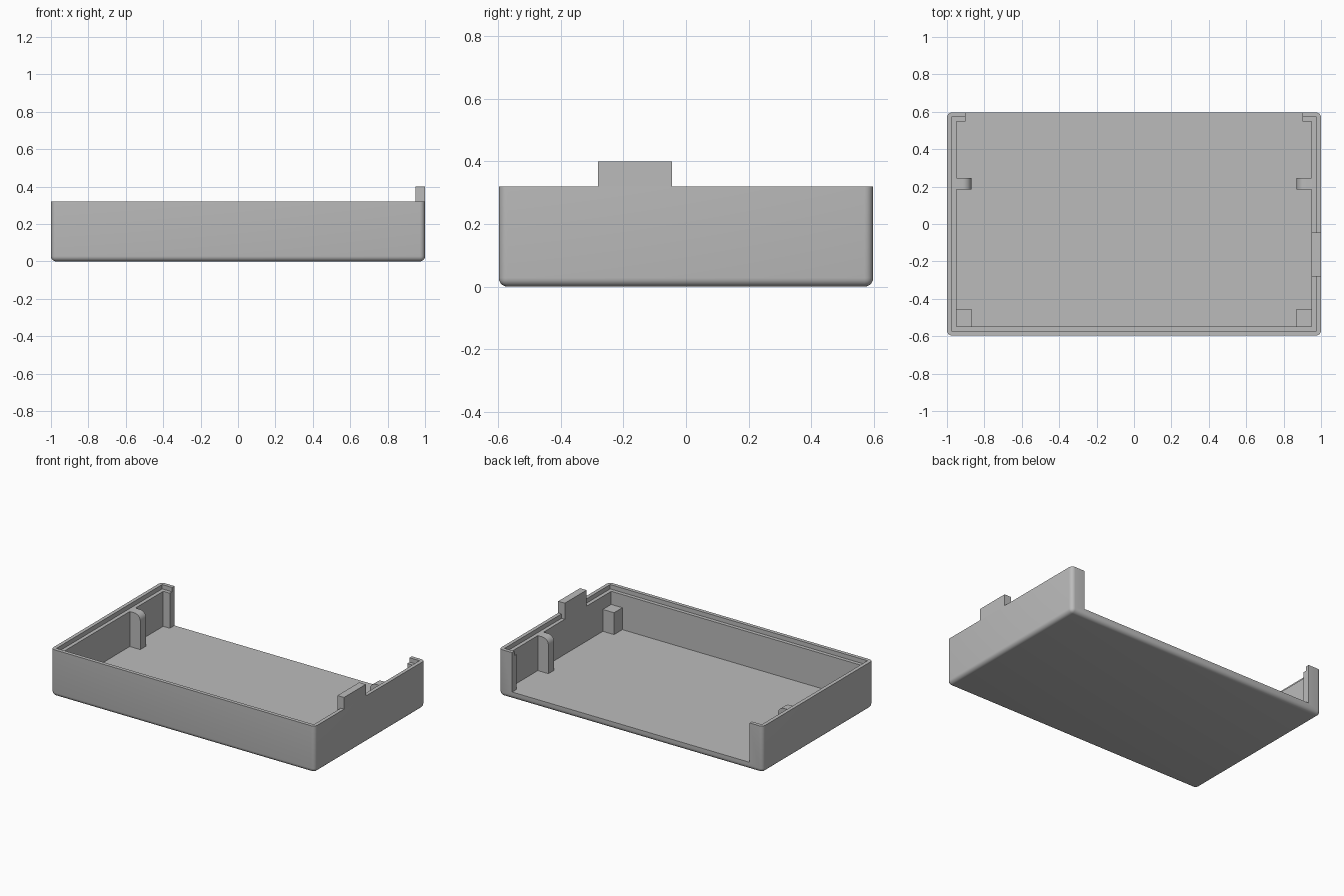
import bpy
import bmesh
from math import sin, cos, pi

if "Cube" in bpy.data.objects:
    bpy.data.objects.remove(bpy.data.objects["Cube"], do_unlink=True)

HX, HY, TOP = 1.0, 0.597, 0.32      # outer half sizes and rim height
WALL, LIP = 0.05, 0.025             # wall and outer lip thickness
FLOOR, LEDGE = 0.05, 0.29           # inner floor and ledge heights
ROUND = 0.028

grey = bpy.data.materials.new("plain grey")
grey.use_nodes = True
colour = (0.5, 0.5, 0.5, 1)
grey.diffuse_color = colour
grey.node_tree.nodes["Principled BSDF"].inputs["Base Color"].default_value = colour


def finish(name, bm):
    bmesh.ops.recalc_face_normals(bm, faces=bm.faces)
    mesh = bpy.data.meshes.new(name)
    bm.to_mesh(mesh)
    bm.free()
    mesh.materials.append(grey)
    obj = bpy.data.objects.new(name, mesh)
    bpy.context.collection.objects.link(obj)
    return obj


def box(name, x, y, z, rounded=False):
    bm = bmesh.new()
    bmesh.ops.create_cube(bm, size=1)
    for v in bm.verts:
        v.co = [lo + (c + 0.5) * (hi - lo) for c, (lo, hi) in zip(v.co, (x, y, z))]
    if rounded:
        # every edge except the four around the top
        edges = [e for e in bm.edges if min(v.co.z for v in e.verts) < z[0] + 0.001]
        bmesh.ops.bevel(bm, geom=edges, offset=ROUND, segments=5,
                        profile=0.5, affect='EDGES')
    return finish(name, bm)


def extrude_y(name, profile, y0, y1):
    """Sweep an (x, z) outline from y0 to y1."""
    bm = bmesh.new()
    face = bm.faces.new([bm.verts.new((x, y0, z)) for x, z in profile])
    swept = bmesh.ops.extrude_face_region(bm, geom=[face])["geom"]
    for v in swept:
        if isinstance(v, bmesh.types.BMVert):
            v.co.y = y1
    return finish(name, bm)


def cut(target, cutter):
    mod = target.modifiers.new("cut", 'BOOLEAN')
    mod.operation = 'DIFFERENCE'
    mod.solver = 'EXACT'
    mod.object = cutter
    bpy.context.view_layer.objects.active = target
    bpy.ops.object.modifier_apply(modifier=mod.name)
    bpy.data.objects.remove(cutter, do_unlink=True)


def smooth(obj):
    bpy.ops.object.select_all(action='DESELECT')
    obj.select_set(True)
    bpy.context.view_layer.objects.active = obj
    bpy.ops.object.shade_smooth_by_angle(angle=pi / 6)


# Tray: rounded block, hollowed, with a stepped rim and an open back
tray = box("tray", (-HX, HX), (-HY, HY), (0, TOP), rounded=True)
ix, iy = HX - WALL, HY - WALL
lx, ly = HX - LIP, HY - LIP
cut(tray, box("cavity", (-ix, ix), (-iy, iy), (FLOOR, 0.5)))
cut(tray, box("rim_step", (-lx, lx), (-ly, ly), (LEDGE, 0.5)))
cut(tray, box("back_gap", (-0.9, 0.9), (iy - 0.1, HY + 0.1), (FLOOR, 0.5)))
smooth(tray)

# Raised tab on one side wall, filling the rim step
extrude_y("side_tab", [(ix, LEDGE), (lx, LEDGE), (lx, TOP), (HX, TOP),
                       (HX, 0.4), (ix, 0.4)], -0.28, -0.045)

for side, label in ((1, "left"), (-1, "right")):
    # Upright rib with a rounded upper inner edge
    tip, r = 0.87, 0.045
    arc = [(tip + r - r * cos(a), LEDGE - r + r * sin(a))
           for a in (i * pi / 12 for i in range(7))]
    outline = [(ix, FLOOR), (tip, FLOOR)] + arc + [(ix, LEDGE)]
    rib = extrude_y(label + "_rib", [(side * x, z) for x, z in outline], 0.185, 0.247)
    smooth(rib)

    # Square support post in the front corner
    xs = sorted((side * 0.865, side * ix))
    box(label + "_front_post", xs, (-iy, -0.457), (FLOOR, 0.2))
